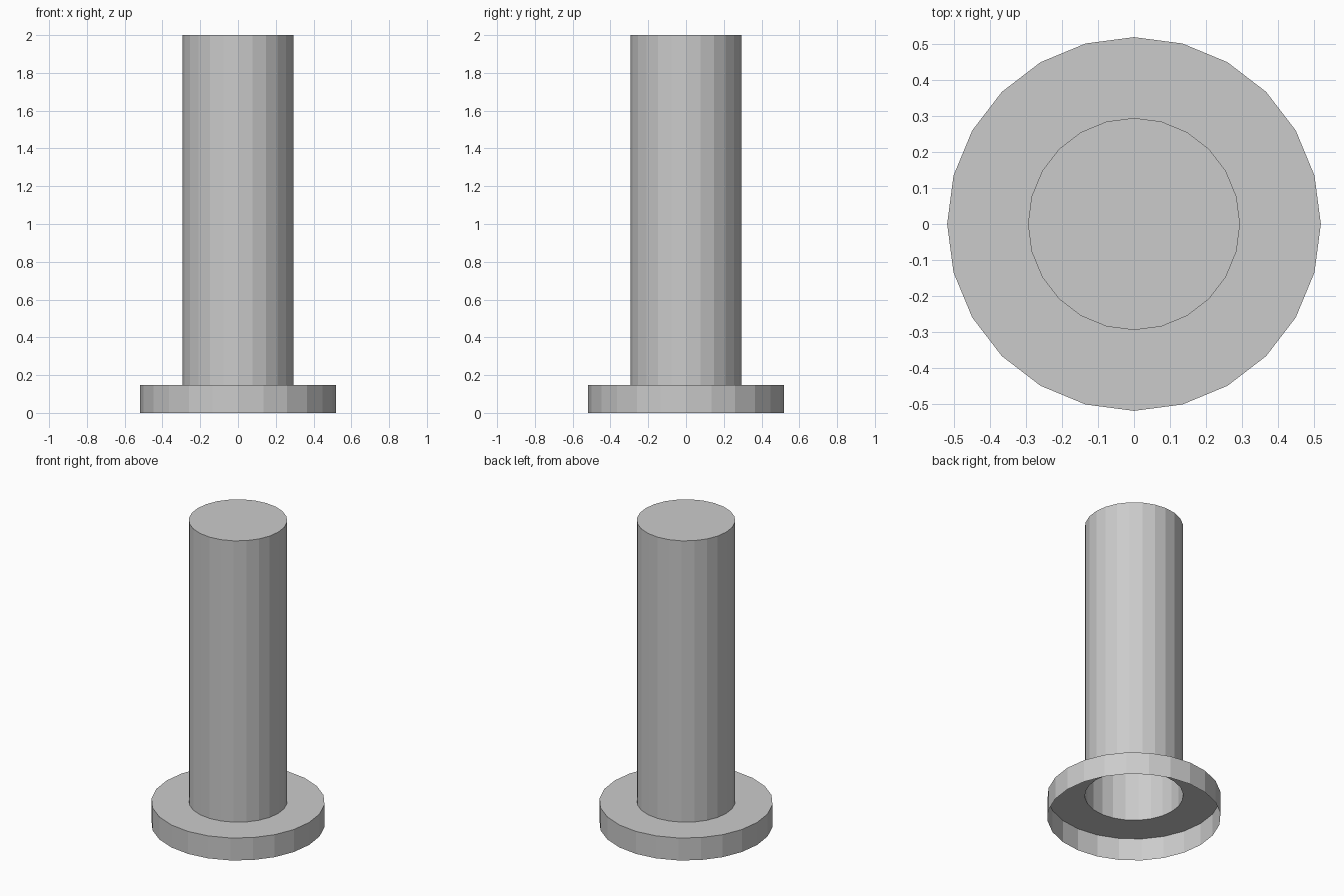
import bpy
import bmesh
from math import sin, cos, tau

cube = bpy.data.objects.get("Cube")
if cube:
    bpy.data.objects.remove(cube, do_unlink=True)

SIDES = 24
BASE_R, POST_R = 0.518, 0.294
BASE_H, TOP_H = 0.148, 2.0

grey = bpy.data.materials.new("plain grey")
grey.use_nodes = True
colour = (0.6, 0.6, 0.6, 1)
grey.diffuse_color = colour
grey.node_tree.nodes["Principled BSDF"].inputs["Base Color"].default_value = colour


def lathe(name, profile, capped=False):
    """Open shell turned from a (radius, height) profile, optionally closed at its end."""
    bm = bmesh.new()
    rings = [[bm.verts.new((r * cos(tau * i / SIDES), r * sin(tau * i / SIDES), z))
              for i in range(SIDES)] for r, z in profile]
    for low, high in zip(rings, rings[1:]):
        for i in range(SIDES):
            j = (i + 1) % SIDES
            bm.faces.new((low[i], low[j], high[j], high[i]))
    if capped:
        bm.faces.new(rings[-1])
    mesh = bpy.data.meshes.new(name)
    bm.to_mesh(mesh)
    bm.free()
    mesh.materials.append(grey)
    obj = bpy.data.objects.new(name, mesh)
    bpy.context.collection.objects.link(obj)
    return obj


# Hollow flange: outer rim and annular top, open underneath
lathe("base_flange", [(BASE_R, 0), (BASE_R, BASE_H), (POST_R, BASE_H)])

# Hollow post with a closed top, open to the flange below
lathe("post", [(POST_R, BASE_H), (POST_R, TOP_H)], capped=True)
